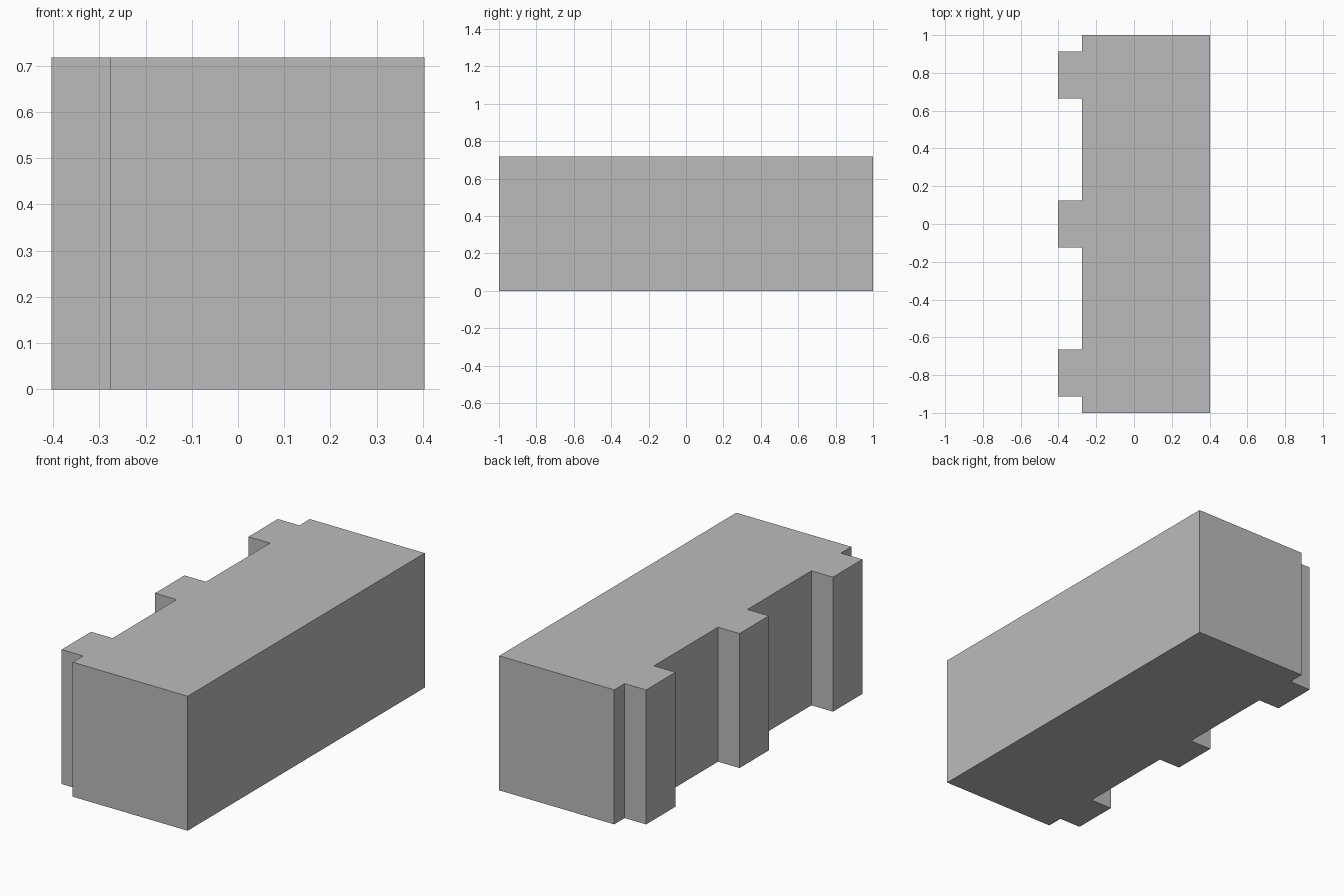
import bpy
import bmesh

if "Cube" in bpy.data.objects:
    bpy.data.objects.remove(bpy.data.objects["Cube"])

HALF_W, HALF_L, HEIGHT = 0.403, 1.0, 0.718
WALL_X = -0.276          # left wall, behind the pilasters
PIER_HALF = 0.124
PIER_CENTRES = (0.788, 0.0, -0.788)

# Single flat grey
grey = bpy.data.materials.new("plain_grey")
grey.diffuse_color = (0.5, 0.5, 0.5, 1.0)
grey.use_nodes = True
grey.node_tree.nodes["Principled BSDF"].inputs["Base Color"].default_value = grey.diffuse_color

# Plan outline: straight block with three projecting piers on the left
outline = [(HALF_W, -HALF_L), (HALF_W, HALF_L), (WALL_X, HALF_L)]
for c in PIER_CENTRES:
    outline += [(WALL_X, c + PIER_HALF), (-HALF_W, c + PIER_HALF),
                (-HALF_W, c - PIER_HALF), (WALL_X, c - PIER_HALF)]
outline.append((WALL_X, -HALF_L))

# Extrude the plan to full height
bm = bmesh.new()
base = bm.faces.new([bm.verts.new((x, y, 0)) for x, y in outline])
ext = bmesh.ops.extrude_face_region(bm, geom=[base], use_keep_orig=True)
top = [v for v in ext["geom"] if isinstance(v, bmesh.types.BMVert)]
bmesh.ops.translate(bm, verts=top, vec=(0, 0, HEIGHT))
bmesh.ops.recalc_face_normals(bm, faces=bm.faces)

mesh = bpy.data.meshes.new("block_with_piers")
bm.to_mesh(mesh)
bm.free()
mesh.materials.append(grey)
bpy.context.collection.objects.link(bpy.data.objects.new("block_with_piers", mesh))
